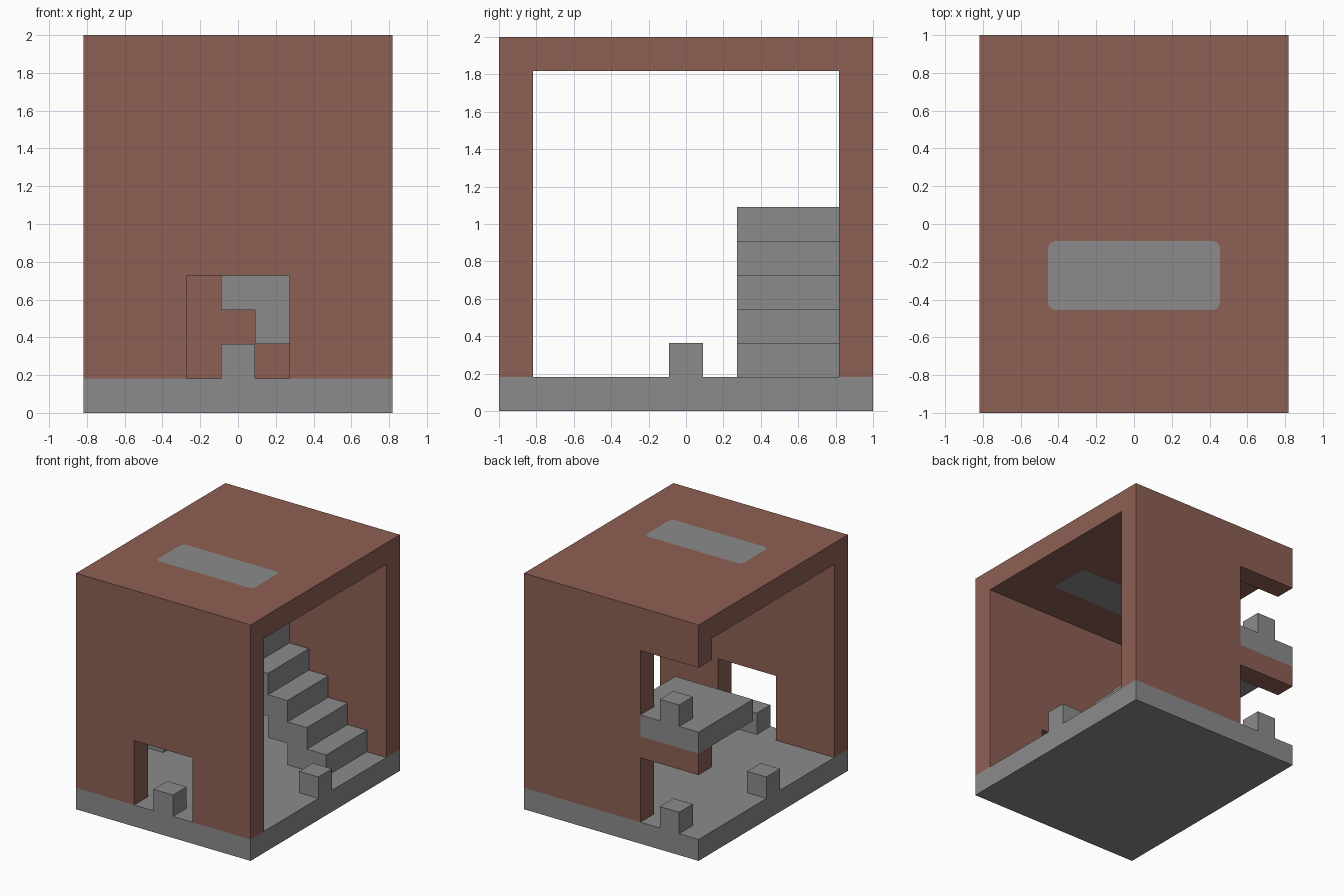
import bpy
import bmesh
from mathutils import Matrix, Vector

old = bpy.data.objects.get("Cube")
if old:
    bpy.data.objects.remove(old, do_unlink=True)

U = 2 / 11  # one building block


def make_material(name, color):
    mat = bpy.data.materials.new(name)
    mat.use_nodes = True
    mat.diffuse_color = (*color, 1)
    mat.node_tree.nodes["Principled BSDF"].inputs["Base Color"].default_value = (*color, 1)
    return mat


brown = make_material("clay brown", (0.27, 0.115, 0.087))
grey = make_material("stone grey", (0.26, 0.26, 0.26))


def finish(name, bm, mat):
    bmesh.ops.recalc_face_normals(bm, faces=bm.faces)
    bm.transform(Matrix.Scale(U, 4))
    mesh = bpy.data.meshes.new(name)
    bm.to_mesh(mesh)
    bm.free()
    mesh.materials.append(mat)
    obj = bpy.data.objects.new(name, mesh)
    bpy.context.collection.objects.link(obj)
    return obj


def box(name, x, y, z, mat, corner=0):
    """Box from (min, max) ranges in blocks, with optional rounded upright edges."""
    bm = bmesh.new()
    bmesh.ops.create_cube(bm, size=1)
    for v in bm.verts:
        v.co = Vector([(r[0] + r[1]) / 2 + c * (r[1] - r[0]) for r, c in zip((x, y, z), v.co)])
    if corner:
        upright = [e for e in bm.edges if abs(e.verts[0].co.z - e.verts[1].co.z) > 0.01]
        bmesh.ops.bevel(bm, geom=upright, offset=corner, segments=3, profile=0.5,
                        affect='EDGES')
    return finish(name, bm, mat)


def cut(target, cutter):
    cutter.hide_render = True
    mod = target.modifiers.new("opening", 'BOOLEAN')
    mod.operation = 'DIFFERENCE'
    mod.solver = 'EXACT'
    mod.object = cutter
    bpy.context.view_layer.objects.active = target
    bpy.ops.object.modifier_apply(modifier=mod.name)
    bpy.data.objects.remove(cutter, do_unlink=True)


# Floor slab
box("floor", (-4.5, 4.5), (-5.5, 5.5), (0, 1), grey)

# Walls and roof: one block, hollowed from side to side, then pierced
shell = box("walls_and_roof", (-4.5, 4.5), (-5.5, 5.5), (1, 11), brown)
cut(shell, box("room_cutter", (-6, 6), (-4.5, 4.5), (0, 10), brown))
cut(shell, box("front_door_cutter", (-1.5, 1.5), (-6, -4), (0, 4), brown))
cut(shell, box("lower_back_cutter", (-6, -1.5), (4, 6), (0, 4), brown))
cut(shell, box("upper_back_cutter", (-6, -1.5), (4, 6), (5, 9), brown))
cut(shell, box("roof_cutter", (-2.5, 2.5), (-2.5, -0.5), (9, 12), brown, 0.2))

# Flush panel filling the hole in the roof
box("roof_panel", (-2.5, 2.5), (-2.5, -0.5), (10, 11), grey, 0.2)

# Staircase: stepped profile with stepped underside, extruded along y
profile = []
for i in range(5):
    profile += [(3.5 - i, i + 1), (3.5 - i, i + 2)]
profile.append((-1.5, 6))
for i in range(3):
    profile += [(i - 1.5, 4 - i), (i - 0.5, 4 - i)]
profile.append((1.5, 1))
bm = bmesh.new()
side = bm.faces.new([bm.verts.new((x, 1.5, z)) for x, z in profile])
grown = bmesh.ops.extrude_face_region(bm, geom=[side], use_keep_orig=True)
bmesh.ops.translate(bm, vec=(0, 3, 0),
                    verts=[g for g in grown["geom"] if isinstance(g, bmesh.types.BMVert)])
finish("staircase", bm, grey)

# Landing that runs out through the upper back opening
box("landing", (-4.5, -1.5), (1.5, 5.5), (5, 6), grey)

# Small blocks standing in each opening
for name, x, y, z in (
    ("front_door_block", 0, -5, 1),
    ("left_side_block", 4, 0, 1),
    ("right_side_block", -4, 0, 1),
    ("lower_back_block", -3, 5, 1),
    ("upper_back_block", -3, 5, 6),
):
    box(name, (x - 0.5, x + 0.5), (y - 0.5, y + 0.5), (z, z + 1), grey)
